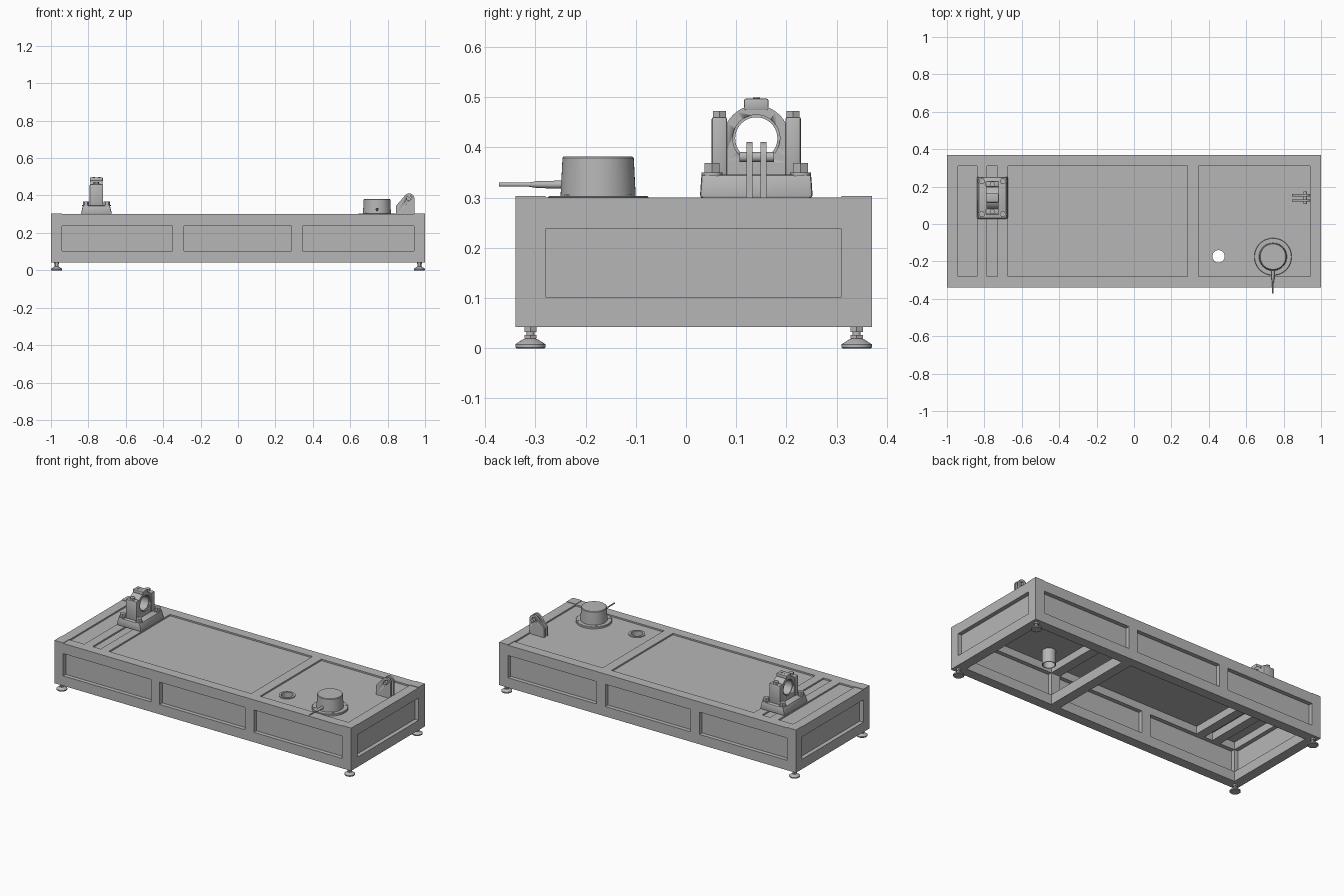
import bpy, bmesh
from math import cos, sin, pi, radians
from mathutils import Matrix, Vector

cube = bpy.data.objects.get("Cube")
if cube:
    bpy.data.objects.remove(cube)

steel = bpy.data.materials.new("grey steel")
GREY = (0.47, 0.47, 0.47, 1)
steel.diffuse_color = GREY
steel.use_nodes = True
steel.node_tree.nodes["Principled BSDF"].inputs["Base Color"].default_value = GREY


def finish(name, bm, smooth=False):
    bmesh.ops.recalc_face_normals(bm, faces=bm.faces)
    mesh = bpy.data.meshes.new(name)
    bm.to_mesh(mesh)
    bm.free()
    mesh.materials.append(steel)
    ob = bpy.data.objects.new(name, mesh)
    bpy.context.collection.objects.link(ob)
    if smooth:
        activate(ob)
        bpy.ops.object.shade_smooth_by_angle(angle=radians(35))
    return ob


def activate(ob):
    bpy.ops.object.select_all(action='DESELECT')
    ob.select_set(True)
    bpy.context.view_layer.objects.active = ob


def box(name, x, y, z, bevel=0.0):
    """Box from (low, high) pairs."""
    bm = bmesh.new()
    bmesh.ops.create_cube(bm, size=1)
    for v in bm.verts:
        v.co = [(a + b) / 2 + c * (b - a) for (a, b), c in zip((x, y, z), v.co)]
    if bevel:
        bmesh.ops.bevel(bm, geom=bm.edges[:], offset=bevel, segments=2,
                        profile=0.5, affect='EDGES')
    return finish(name, bm, bevel > 0)


def lathe(name, profile, at, axis='Z', sides=40, closed=False):
    """Revolve (radius, height) points about an axis through a location."""
    turn = {'Z': Matrix(), 'X': Matrix.Rotation(pi / 2, 4, 'Y'),
            'Y': Matrix.Rotation(pi / 2, 4, 'X')}[axis]
    bm = bmesh.new()
    rings = [[bm.verts.new((r * cos(2 * pi * i / sides), r * sin(2 * pi * i / sides), h))
              for i in range(sides)] for r, h in profile]
    pairs = list(zip(rings, rings[1:]))
    if closed:
        pairs.append((rings[-1], rings[0]))
    else:
        bm.faces.new(rings[0])
        bm.faces.new(rings[-1])
    for a, b in pairs:
        for i in range(sides):
            j = (i + 1) % sides
            bm.faces.new((a[i], a[j], b[j], b[i]))
    bmesh.ops.transform(bm, matrix=Matrix.Translation(Vector(at)) @ turn, verts=bm.verts)
    return finish(name, bm, sides > 6)


def rod(name, r, low, high, at, axis='Z', sides=32):
    return lathe(name, [(r, low), (r, high)], at, axis, sides)


def plate(name, outline, start, depth):
    """Extrude an outline of 3D points along a depth vector."""
    bm = bmesh.new()
    face = bm.faces.new([bm.verts.new(Vector(p) + Vector(start)) for p in outline])
    new = bmesh.ops.extrude_face_region(bm, geom=[face])['geom']
    bmesh.ops.translate(bm, vec=depth, verts=[v for v in new if isinstance(v, bmesh.types.BMVert)])
    return finish(name, bm, True)


def cut(ob, cutter):
    mod = ob.modifiers.new("hole", 'BOOLEAN')
    mod.operation = 'DIFFERENCE'
    mod.solver = 'EXACT'
    mod.object = cutter
    activate(ob)
    bpy.ops.object.modifier_apply(modifier=mod.name)
    bpy.data.objects.remove(cutter)


FRONT, BACK = (-0.34, -0.28), (0.31, 0.37)
SPAN_X, SPAN_Y = (-0.94, 0.94), (-0.28, 0.31)
LOW, HIGH, TOP = (0.042, 0.102), (0.238, 0.3), 0.3

# Frame: corner posts with levelling feet
for sx, ex in (("right", (-1, -0.94)), ("left", (0.94, 1))):
    for sy, ey in (("front", FRONT), ("back", BACK)):
        tag = f"{sy}_{sx}"
        box("corner_post_" + tag, ex, ey, (0.042, 0.303))
        at = (sum(ex) / 2, sum(ey) / 2, 0)
        lathe("foot_pad_" + tag, [(0.028, 0), (0.03, 0.002), (0.03, 0.008),
                                  (0.016, 0.017), (0.011, 0.019)], at)
        rod("foot_stem_" + tag, 0.008, 0.018, 0.045, at, sides=20)
        rod("foot_lower_nut_" + tag, 0.014, 0.019, 0.026, at, sides=6)
        rod("foot_upper_nut_" + tag, 0.014, 0.032, 0.042, at, sides=6)

# Frame: long rails, short rails, mid posts and recessed panels
for side, ey in (("front", FRONT), ("back", BACK)):
    mid = sum(ey) / 2
    for level, ez in (("lower", LOW), ("upper", HIGH)):
        box(f"{level}_rail_{side}", SPAN_X, ey, ez)
    for tag, ex in (("right", (-0.35, -0.29)), ("left", (0.285, 0.345))):
        box(f"mid_post_{side}_{tag}", ex, ey, (0.102, 0.238))
    box("panel_" + side, SPAN_X, (mid - 0.005, mid + 0.005), (0.102, 0.238))
for side, ex in (("right", (-1, -0.94)), ("left", (0.94, 1))):
    mid = sum(ex) / 2
    for level, ez in (("lower", LOW), ("upper", HIGH)):
        box(f"{level}_end_rail_{side}", ex, SPAN_Y, ez)
    box("end_panel_" + side, (mid - 0.005, mid + 0.005), SPAN_Y, (0.102, 0.238))

# Cross bars
box("lower_cross_bar", (0.285, 0.345), SPAN_Y, LOW)
for tag, ex in (("middle", (0.285, 0.345)), ("bearing_inner", (-0.73, -0.675)),
                ("bearing_outer", (-0.84, -0.785))):
    box("cross_bar_" + tag, ex, SPAN_Y, HIGH)

# Deck with a drain pipe through it
DRAIN = (0.452, -0.173, 0)
deck = box("deck", SPAN_X, SPAN_Y, (0.284, 0.291))
cut(deck, rod("drain_cutter", 0.036, 0.2, 0.4, DRAIN))
lathe("drain_pipe", [(0.033, 0.2), (0.038, 0.2), (0.038, 0.289), (0.046, 0.289),
                     (0.046, 0.296), (0.033, 0.296)], DRAIN, closed=True)

# Round tank with bolted flange and a tapered handle
TANK = (0.743, -0.175, 0)
lathe("tank_flange", [(0.1, 0.289), (0.1, 0.301), (0.098, 0.303), (0.076, 0.303)], TANK, sides=56)
lathe("tank", [(0.075, 0.3), (0.071, 0.379), (0.068, 0.382)], TANK, sides=56)
for i in range(4):
    a = pi / 4 + i * pi / 2
    rod(f"flange_bolt_{i}", 0.006, 0.3, 0.306,
        (TANK[0] + 0.088 * cos(a), TANK[1] + 0.088 * sin(a), 0), sides=6)
lathe("handle", [(0.008, 0.07), (0.007, 0.12), (0.004, 0.14), (0.004, 0.197)],
      (TANK[0], TANK[1], 0.326), 'Y', 20)

# Clevis: two lugs and a pin
arc = [(0.915 + 0.028 * cos(a), 0, 0.383 + 0.028 * sin(a))
       for a in (radians(d) for d in range(0, 136, 15))]
lug = [(0.845, 0, 0.29), (0.943, 0, 0.29)] + arc + [(0.845, 0, 0.345)]
for tag, y in (("front", 0.12), ("back", 0.148)):
    lug_ob = plate("clevis_lug_" + tag, lug, (0, y, 0), (0, 0.012, 0))
    cut(lug_ob, rod("lug_cutter", 0.012, -0.05, 0.05, (0.915, y, 0.383), 'Y'))
rod("clevis_pin", 0.01, -0.034, 0.034, (0.915, 0.141, 0.381), 'Y')

# Bearing block: base, arched body, side pillars, cap boss and bolts
BX, BY, BZ = -0.757, 0.14, 0.418
base = box("bearing_base", (BX - 0.082, BX + 0.082), (BY - 0.112, BY + 0.112), (0.299, 0.346), 0.006)
for v in base.data.vertices:
    if v.co.z > 0.33:
        v.co.x = BX + (v.co.x - BX) * 0.9
        v.co.y = BY + (v.co.y - BY) * 0.98
arch = [(0, BY + 0.066 * cos(a), BZ + 0.066 * sin(a))
        for a in (radians(d) for d in range(0, 181, 9))]
arch += [(0, BY - 0.07, 0.37), (0, BY - 0.086, 0.34), (0, BY + 0.086, 0.34), (0, BY + 0.07, 0.37)]
body = plate("bearing_body", arch, (BX - 0.032, 0, 0), (0.064, 0, 0))
cut(body, rod("bore_cutter", 0.047, -0.1, 0.1, (BX, BY, BZ), 'X', 48))
lathe("bearing_liner", [(0.042, -0.027), (0.048, -0.027), (0.048, 0.027), (0.042, 0.027)],
      (BX, BY, BZ), 'X', 48, closed=True)
box("cap_boss", (BX - 0.034, BX + 0.034), (BY - 0.024, BY + 0.024), (0.474, 0.497), 0.003)
for i, dx in enumerate((-0.015, 0.015)):
    rod(f"cap_plug_{i}", 0.007, 0.495, 0.499, (BX + dx, BY, 0), sides=16)
for tag, s in (("front", -1), ("back", 1)):
    inner, outer = BY + s * 0.058, BY + s * 0.089
    box("bearing_pillar_" + tag, (BX - 0.036, BX + 0.036),
        (min(inner, outer), max(inner, outer)), (0.34, 0.461), 0.005)
    rod("cap_bolt_" + tag, 0.015, 0.459, 0.473, (BX, BY + s * 0.073, 0), sides=6)
    for end, dx in (("right", -0.056), ("left", 0.056)):
        at = (BX + dx, BY + s * 0.088, 0)
        rod(f"base_washer_{tag}_{end}", 0.021, 0.343, 0.35, at)
        rod(f"base_bolt_{tag}_{end}", 0.017, 0.348, 0.369, at, sides=6)
